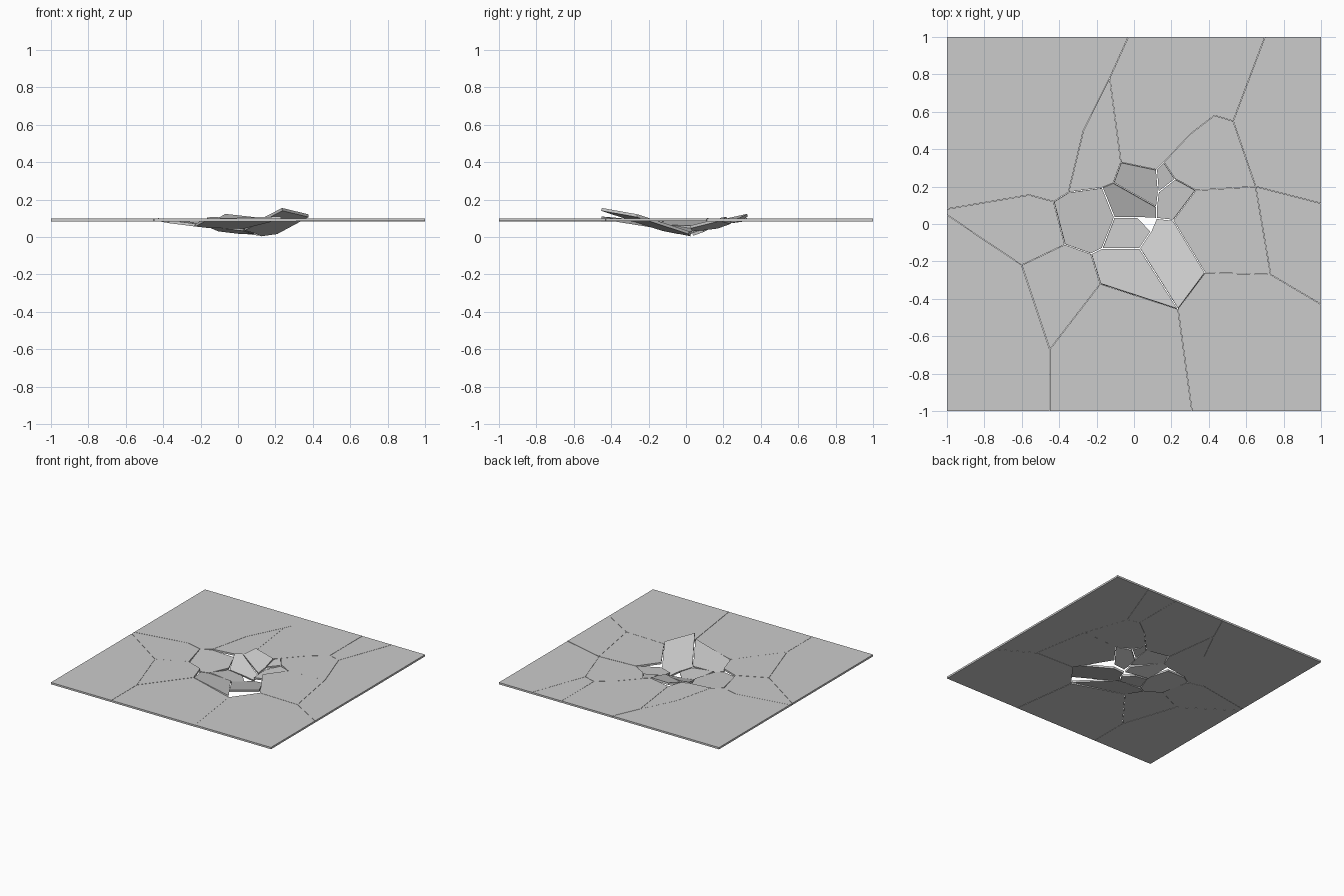
import bpy, bmesh, random
from mathutils import Vector

if "Cube" in bpy.data.objects:
    bpy.data.objects.remove(bpy.data.objects["Cube"])

random.seed(4)
TOP, THICK = 0.099, 0.015

# Shared crack junctions seen from above, one letter each
JUNCTIONS = dict(
    a=(-.07, .33), b=(.12, .29), c=(.12, .09), d=(-.11, .22), e=(-.17, .195),
    f=(-.105, .035), g=(.12, .03), h=(.09, -.04), i=(.02, .035), j=(.03, -.13),
    k=(-.17, -.13), l=(.21, .02), m=(.38, -.26), n=(.235, -.455), o=(.26, .22),
    p=(-.18, -.32), q=(-.23, -.16), r=(-.37, -.11), s=(-.43, .12), t=(-.35, .17),
    u=(.16, .33), v=(.22, .24), w=(.13, .17), x=(.33, .18), y=(.30, .48),
    A=(-.13, .78), B=(-.03, 1), C=(.43, .58), D=(.43, 1), E=(.53, .55),
    F=(.70, 1), G=(.65, .20), H=(1, .11), I=(.73, -.27), J=(1, -.43),
    K=(.31, -1), L=(-.45, -.67), M=(-.45, -1), N=(-.60, -.22), O=(-1, .05),
    Q=(-1, .08), R=(-.56, .155), S=(-1, 1), T=(1, 1), U=(1, -1), V=(-1, -1),
    W=(-.27, .50))


def inset(points, gap):
    """Shrink an outline by a constant gap, keeping the slab border in place."""
    area = sum(p.cross(q) for p, q in zip(points, points[1:] + points[:1]))
    if area < 0:
        points = points[::-1]
    result = []
    for k, p in enumerate(points):
        d1 = (p - points[k - 1]).normalized()
        d2 = (points[(k + 1) % len(points)] - p).normalized()
        n1, n2 = Vector((-d1.y, d1.x)), Vector((-d2.y, d2.x))
        q = p + (n1 + n2) * gap / max(1 + n1.dot(n2), .3)
        for axis in (0, 1):
            if abs(p[axis]) > .999:
                q[axis] = p[axis]
        result.append(q)
    return result


def fragment(name, letters, gap, height, slope_x=0, slope_y=0, pivot=(0, 0)):
    """Flat shard whose top lies on a tilted plane through the pivot."""
    outline = inset([Vector(JUNCTIONS[ch]) for ch in letters], gap)
    bm = bmesh.new()
    top, bottom = [], []
    for p in outline:
        z = height + slope_x * (p.x - pivot[0]) + slope_y * (p.y - pivot[1])
        top.append(bm.verts.new((p.x, p.y, z)))
        # the lower face is pushed along the tilted normal
        bottom.append(bm.verts.new((p.x + slope_x * THICK, p.y + slope_y * THICK, z - THICK)))
    bm.faces.new(top)
    bm.faces.new(bottom[::-1])
    for k in range(len(top)):
        n = (k + 1) % len(top)
        bm.faces.new((top[k], bottom[k], bottom[n], top[n]))
    bmesh.ops.recalc_face_normals(bm, faces=bm.faces)
    mesh = bpy.data.meshes.new(name)
    bm.to_mesh(mesh)
    bm.free()
    bpy.context.collection.objects.link(bpy.data.objects.new(name, mesh))


# Outer slab pieces, almost level
for k, letters in enumerate(["SQRstWAB", "tWAade", "aABDCyub", "CDFE", "EFTHG", "uyCEGxov",
                             "xGIml", "GHJI", "mIJUKn", "nKMLp", "pLNrq", "LMVON", "NOQRsr"]):
    fragment(f"slab_piece_{k + 1}", letters, .001, TOP + random.uniform(-.001, .001))

# Sunken and tilted shards around the impact
shards = [
    ("shard_back", "abwcd", .095, -.06, .24, (.02, .23)),
    ("shard_centre_back", "dcgife", .063, -.10, .34, (-.03, .11)),
    ("shard_centre_front", "fihjk", .046, -.12, -.12, (-.03, -.05)),
    ("shard_raised", "glmnjh", .076, .11, -.26, (.20, -.16)),
    ("shard_front", "kjnpq", .084, -.03, -.18, (0, -.27)),
    ("shard_left", "efkqrst", .080, -.12, .02, (-.27, .03)),
    ("shard_small", "buvw", .092, .02, .14, (.16, .26)),
    ("shard_right", "wvoxlgc", .073, .20, .10, (.21, .14)),
]
for name, letters, height, sx, sy, pivot in shards:
    fragment(name, letters, .003, height, sx, sy, pivot)
